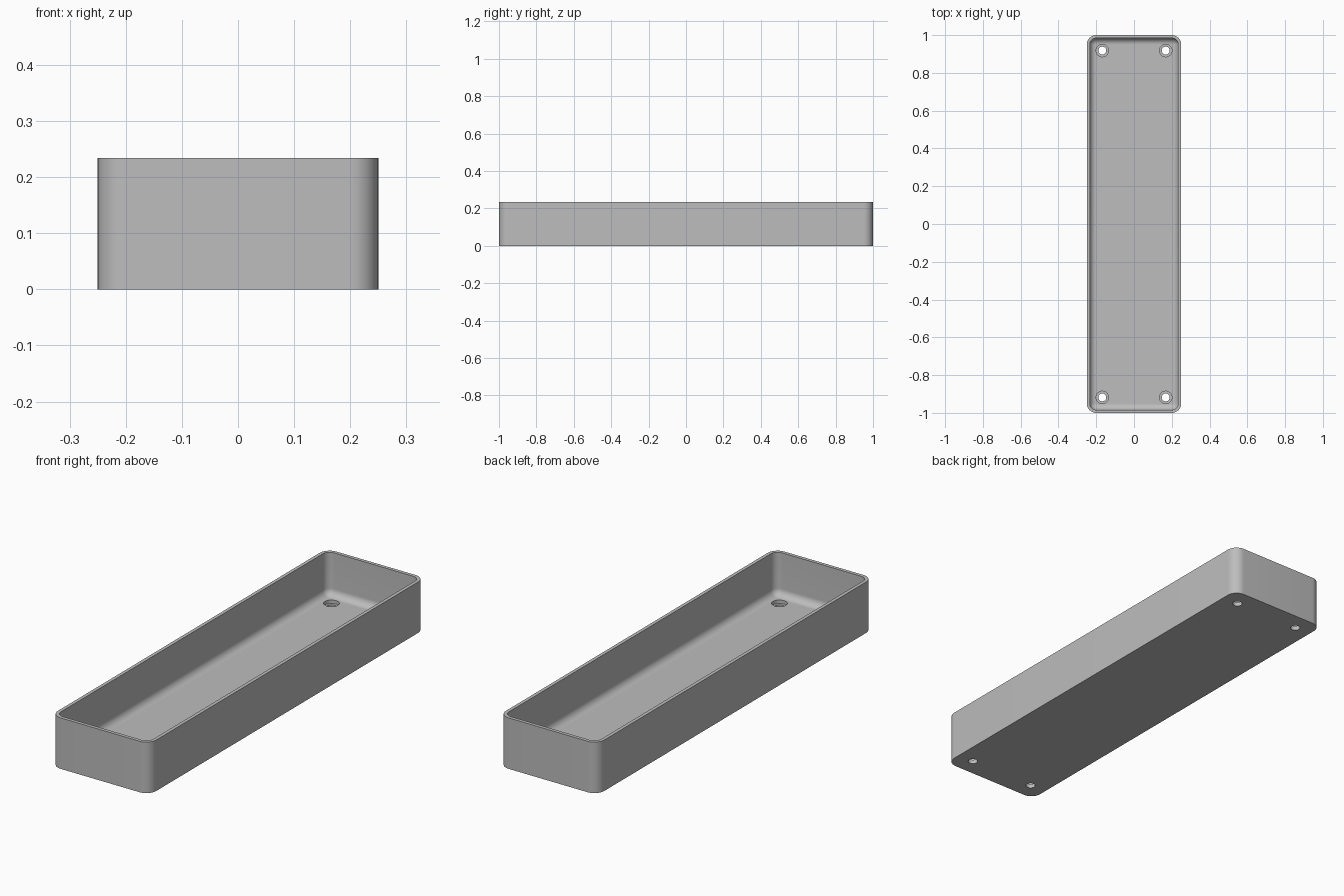
import bpy, bmesh
from math import cos, sin, pi

default = bpy.data.objects.get("Cube")
if default:
    bpy.data.objects.remove(default, do_unlink=True)

HALF_X, HALF_Y, HEIGHT = 0.25, 1.0, 0.234
CORNER, WALL, FLOOR, FILLET = 0.05, 0.016, 0.036, 0.033
SEGMENTS = 12

grey = bpy.data.materials.new("light grey")
grey.use_nodes = True
colour = (0.51, 0.51, 0.51, 1)
grey.diffuse_color = colour
grey.node_tree.nodes["Principled BSDF"].inputs["Base Color"].default_value = colour


def rounded_ring(bm, inset, z):
    """Rounded rectangle of vertices, shrunk inwards by inset."""
    radius = CORNER - inset
    ring = []
    for i, (sx, sy) in enumerate([(1, 1), (-1, 1), (-1, -1), (1, -1)]):
        for s in range(SEGMENTS + 1):
            a = (i + s / SEGMENTS) * pi / 2
            ring.append(bm.verts.new((sx * (HALF_X - CORNER) + radius * cos(a),
                                      sy * (HALF_Y - CORNER) + radius * sin(a), z)))
    return ring


def new_object(name, bm):
    bmesh.ops.recalc_face_normals(bm, faces=bm.faces)
    mesh = bpy.data.meshes.new(name)
    bm.to_mesh(mesh)
    bm.free()
    mesh.materials.append(grey)
    obj = bpy.data.objects.new(name, mesh)
    bpy.context.collection.objects.link(obj)
    return obj


# Tray shell: outer wall, flat rim, inner wall, filleted floor
sections = [(0, 0), (0, HEIGHT), (WALL, HEIGHT)]
for s in range(SEGMENTS + 1):
    a = s / SEGMENTS * pi / 2
    sections.append((WALL + FILLET * (1 - cos(a)), FLOOR + FILLET * (1 - sin(a))))
bm = bmesh.new()
rings = [rounded_ring(bm, inset, z) for inset, z in sections]
for low, high in zip(rings, rings[1:]):
    for k in range(len(low)):
        n = (k + 1) % len(low)
        bm.faces.new((low[k], low[n], high[n], high[k]))
bm.faces.new(rings[0])
bm.faces.new(rings[-1])
tray = new_object("tray", bm)

# Stepped screw holes in the four floor corners
bm = bmesh.new()
profile = [(0.021, -0.05), (0.021, 0.02), (0.033, 0.02), (0.033, 0.08)]
for sx in (-1, 1):
    for sy in (-1, 1):
        loops = [[bm.verts.new((sx * 0.168 + r * cos(k * pi / 16),
                                sy * 0.918 + r * sin(k * pi / 16), z))
                  for k in range(32)] for r, z in profile]
        for low, high in zip(loops, loops[1:]):
            for k in range(32):
                n = (k + 1) % 32
                bm.faces.new((low[k], low[n], high[n], high[k]))
        bm.faces.new(loops[0])
        bm.faces.new(loops[-1])
cutter = new_object("screw_hole_cutter", bm)
cutter.hide_render = True

# Cut the holes, then discard the cutter
cut = tray.modifiers.new("screw holes", "BOOLEAN")
cut.operation = "DIFFERENCE"
cut.solver = "EXACT"
cut.object = cutter
bpy.ops.object.select_all(action="DESELECT")
tray.select_set(True)
bpy.context.view_layer.objects.active = tray
bpy.ops.object.modifier_apply(modifier=cut.name)
bpy.data.objects.remove(cutter, do_unlink=True)
bpy.ops.object.shade_smooth_by_angle(angle=pi / 6)
